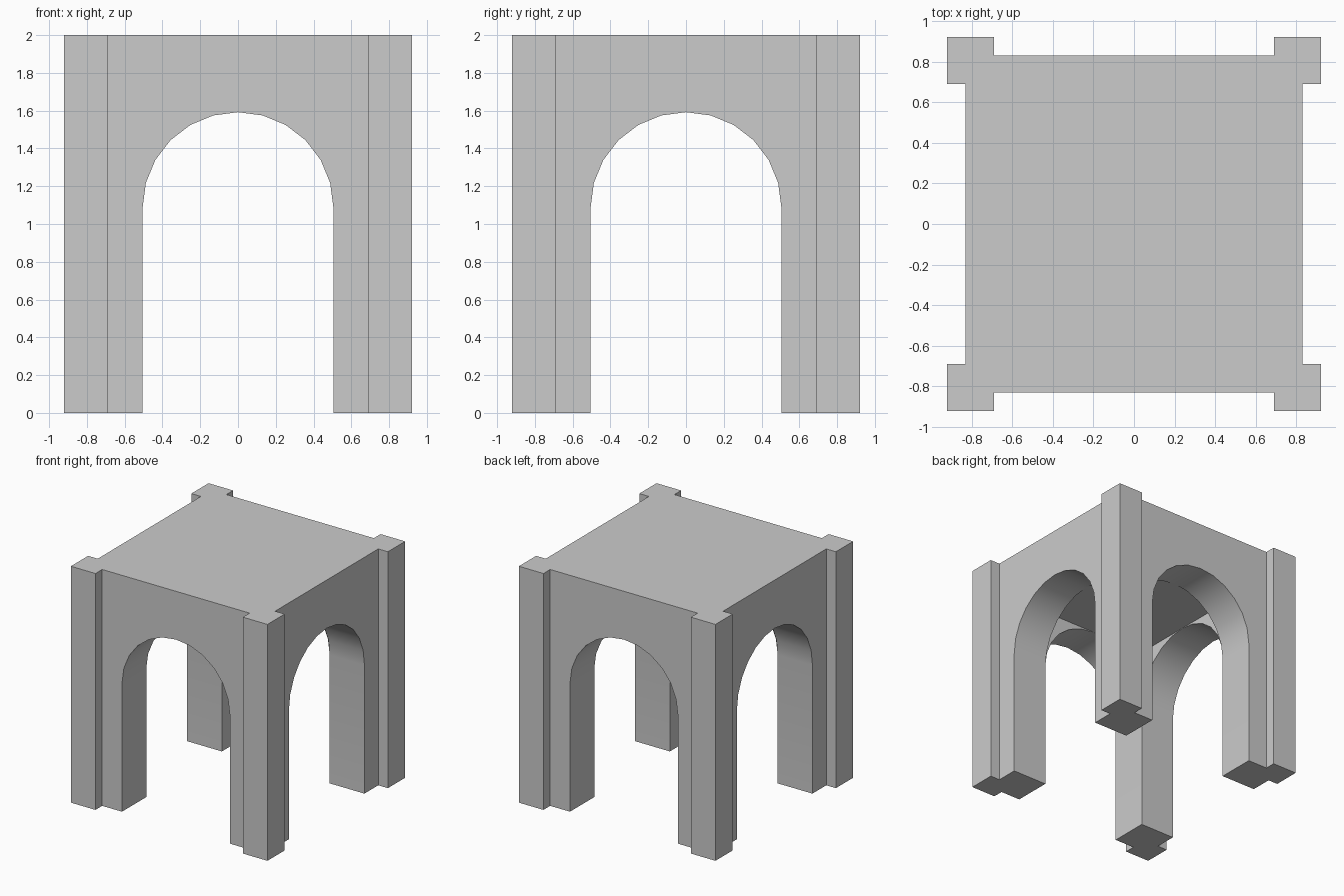
import bpy, bmesh, math

if "Cube" in bpy.data.objects:
    bpy.data.objects.remove(bpy.data.objects["Cube"])

H, OUT, WALL, STEP = 2.0, 0.92, 0.83, 0.69   # height, post face, wall face, post edge
R, SPRING = 0.505, 1.087                     # arch radius, springing height
TOP = SPRING + R


def prism(name, points, offset):
    """Extrude a closed 3D polygon along an offset vector."""
    bm = bmesh.new()
    face = bm.faces.new([bm.verts.new(p) for p in points])
    ext = bmesh.ops.extrude_face_region(bm, geom=[face])
    verts = [g for g in ext["geom"] if isinstance(g, bmesh.types.BMVert)]
    bmesh.ops.translate(bm, verts=verts, vec=offset)
    bmesh.ops.recalc_face_normals(bm, faces=bm.faces)
    mesh = bpy.data.meshes.new(name)
    bm.to_mesh(mesh)
    bm.free()
    obj = bpy.data.objects.new(name, mesh)
    bpy.context.collection.objects.link(obj)
    return obj


def cut(target, cutter):
    """Subtract the cutter, then discard it."""
    cutter.hide_render = True
    mod = target.modifiers.new("cut", 'BOOLEAN')
    mod.operation, mod.solver, mod.object = 'DIFFERENCE', 'EXACT', cutter
    bpy.context.view_layer.objects.active = target
    bpy.ops.object.modifier_apply(modifier=mod.name)
    bpy.data.objects.remove(cutter)


# Solid block whose plan has a projecting post at each corner
corner = [(WALL, STEP), (OUT, STEP), (OUT, OUT), (STEP, OUT), (STEP, WALL)]
plan = []
for _ in range(4):
    plan += corner
    corner = [(-y, x) for x, y in corner]
block = prism("arched_pavilion", [(x, y, 0) for x, y in plan], (0, 0, H))

# Square room with a flat ceiling level with the arch crowns
room = [(-R, -R, -0.5), (R, -R, -0.5), (R, R, -0.5), (-R, R, -0.5)]
cut(block, prism("room_cutter", room, (0, 0, TOP + 0.5)))

# Round-headed openings through both pairs of walls
arch = [(R, -0.5)]
for i in range(13):
    a = math.pi * i / 12
    arch.append((R * math.cos(a), SPRING + R * math.sin(a)))
arch.append((-R, -0.5))
cut(block, prism("front_arch_cutter", [(u, -1.2, z) for u, z in arch], (0, 2.4, 0)))
cut(block, prism("side_arch_cutter", [(-1.2, u, z) for u, z in arch], (2.4, 0, 0)))

# Smooth arch undersides, crisp corners
bpy.ops.object.select_all(action='DESELECT')
block.select_set(True)
bpy.context.view_layer.objects.active = block
bpy.ops.object.shade_smooth_by_angle(angle=math.radians(30))
